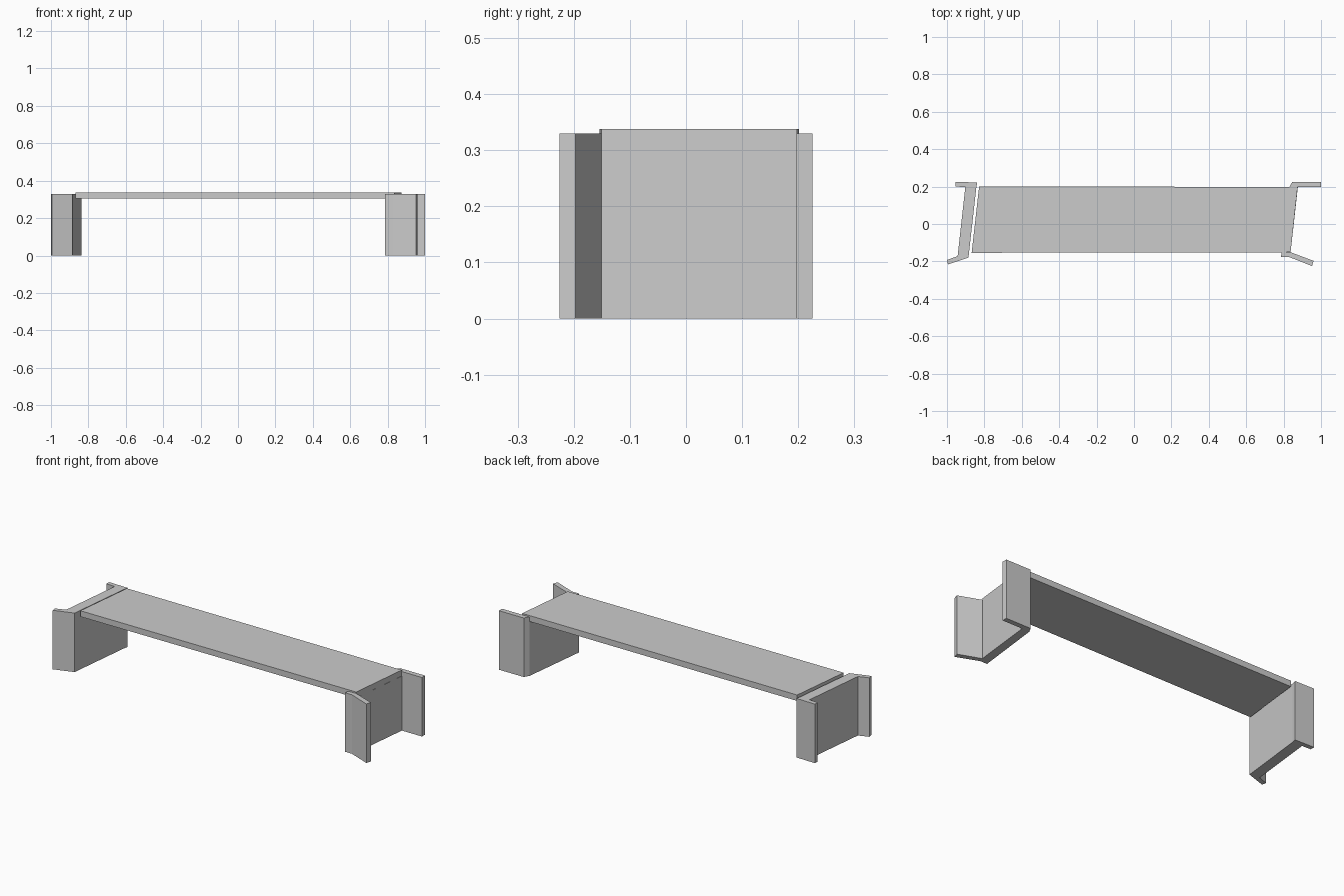
import bpy, bmesh

if "Cube" in bpy.data.objects:
    bpy.data.objects.remove(bpy.data.objects["Cube"])


def prism(name, outline, z0, z1):
    """Extrude a plan outline (counter-clockwise) from z0 up to z1."""
    bm = bmesh.new()
    face = bm.faces.new([bm.verts.new((x, y, z0)) for x, y in outline])
    top = bmesh.ops.extrude_face_region(bm, geom=[face])["geom"]
    for v in top:
        if isinstance(v, bmesh.types.BMVert):
            v.co.z = z1
    bmesh.ops.recalc_face_normals(bm, faces=bm.faces)
    mesh = bpy.data.meshes.new(name)
    bm.to_mesh(mesh)
    bm.free()
    obj = bpy.data.objects.new(name, mesh)
    bpy.context.collection.objects.link(obj)
    return obj


TOP, SEAT, DECK_TOP = 0.33, 0.305, 0.338

# Skewed bridge deck
prism("deck", [(-0.868, -0.154), (0.837, -0.151),
               (0.875, 0.198), (-0.828, 0.201)], SEAT, DECK_TOP)

# Left abutment: wall with splayed front wing and straight back wing
prism("left_abutment", [(-0.995, -0.216), (-0.885, -0.18), (-0.843, 0.197),
                        (-0.838, 0.222), (-0.955, 0.225), (-0.955, 0.2),
                        (-0.902, 0.198), (-0.943, -0.172), (-1.0, -0.192)],
      0, TOP)

# Right abutment: lower wall carrying the deck, with full-height wings
prism("right_abutment_wall", [(0.789, -0.152), (0.837, -0.152),
                              (0.876, 0.197), (0.83, 0.197)], 0, SEAT)
prism("right_front_wing", [(0.786, -0.176), (0.828, -0.176), (0.952, -0.225),
                           (0.96, -0.197), (0.838, -0.151), (0.789, -0.152)],
      0, TOP)
prism("right_back_wing", [(0.83, 0.197), (1.0, 0.197),
                          (1.0, 0.225), (0.846, 0.225)], 0, TOP)
